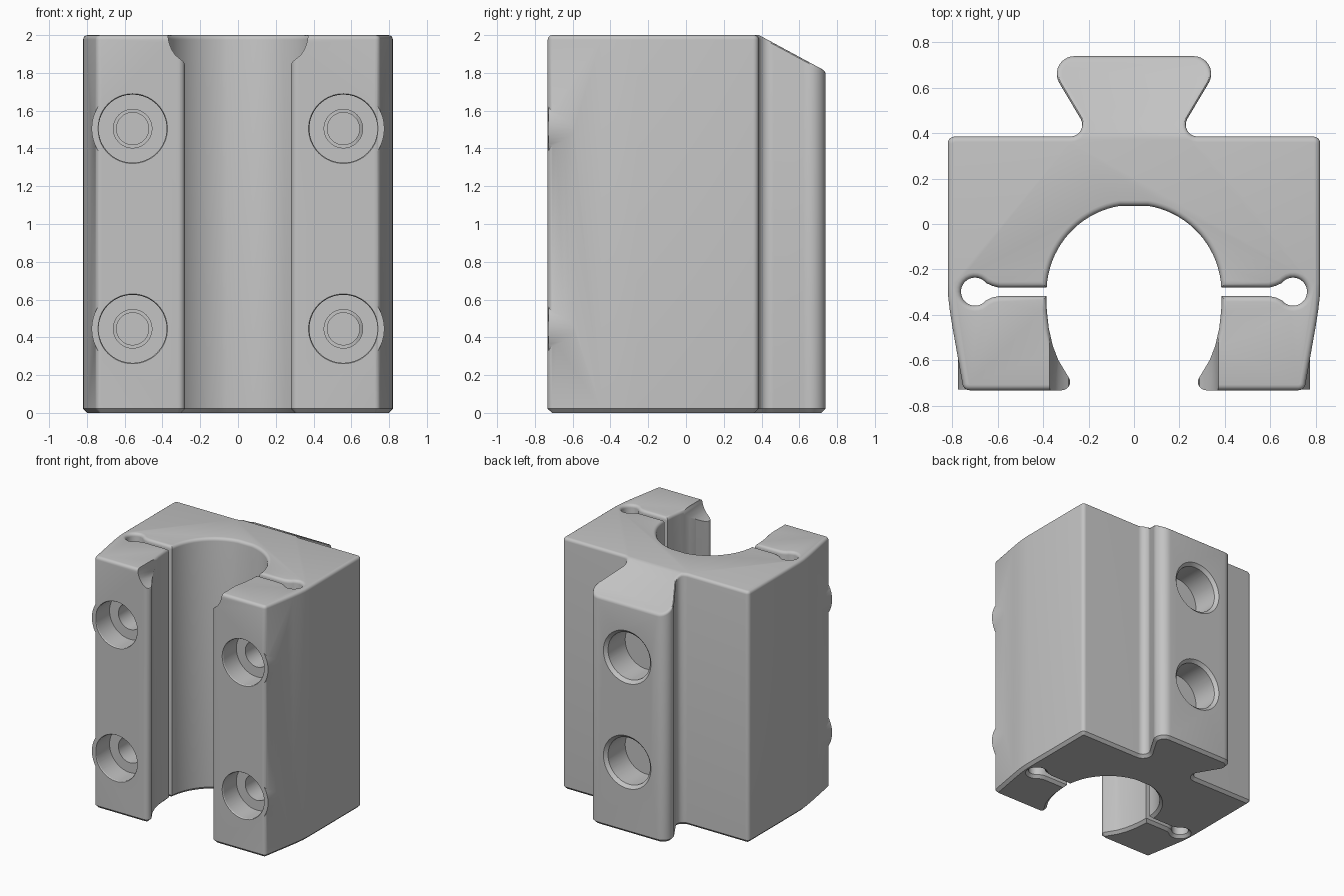
import bpy, bmesh
from math import sin, cos, radians, pi
from mathutils import Matrix, Vector

if "Cube" in bpy.data.objects:
    bpy.data.objects.remove(bpy.data.objects["Cube"])

HEIGHT = 2.0
SLOPE = 0.54
grey = bpy.data.materials.new("plain grey")
grey.use_nodes = True
grey.diffuse_color = (0.55, 0.55, 0.55, 1)
grey.node_tree.nodes["Principled BSDF"].inputs["Base Color"].default_value = (0.55, 0.55, 0.55, 1)


def arc(cx, cy, r, start, end, steps):
    angles = [radians(start + (end - start) * i / steps) for i in range(steps + 1)]
    return [(cx + r * cos(a), cy + r * sin(a)) for a in angles]


def inset(points, d):
    """Move a counterclockwise outline inwards by d."""
    result = []
    for i, p in enumerate(points):
        p = Vector(p)
        a = (p - Vector(points[i - 1])).normalized()
        b = (Vector(points[(i + 1) % len(points)]) - p).normalized()
        n1, n2 = Vector((-a.y, a.x)), Vector((-b.y, b.x))
        result.append(p + (n1 + n2) * d / (1 + n1.dot(n2)))
    return result


def new_object(name, bm):
    bmesh.ops.recalc_face_normals(bm, faces=bm.faces)
    mesh = bpy.data.meshes.new(name)
    bm.to_mesh(mesh)
    bm.free()
    mesh.materials.append(grey)
    obj = bpy.data.objects.new(name, mesh)
    bpy.context.collection.objects.link(obj)
    return obj


def stack(loops):
    """Join closed loops of points with walls; returns mesh and rings."""
    bm = bmesh.new()
    rings = [[bm.verts.new(p) for p in loop] for loop in loops]
    for low, high in zip(rings, rings[1:]):
        for i in range(len(low)):
            bm.faces.new((low[i - 1], low[i], high[i], high[i - 1]))
    bm.faces.new(rings[0][::-1])
    return bm, rings


def cylinder(name, x, z, y0, y1, r0, r1):
    """Round solid along y, r0 at y0 and r1 at y1."""
    bm = bmesh.new()
    bmesh.ops.create_cone(bm, cap_ends=True, segments=64, radius1=r0, radius2=r1, depth=y1 - y0)
    turn = Matrix.Rotation(-pi / 2, 4, "X")
    bm.transform(Matrix.Translation((x, (y0 + y1) / 2, z)) @ turn)
    return new_object(name, bm)


def combine(target, tool, operation):
    mod = target.modifiers.new(tool.name, "BOOLEAN")
    mod.operation = operation
    mod.solver = "EXACT"
    mod.object = tool
    bpy.context.view_layer.objects.active = target
    bpy.ops.object.modifier_apply(modifier=mod.name)
    bpy.data.objects.remove(tool)


# Half outline: bore, keyhole slot, jaw, outer wall, dovetail
half = arc(0, -0.3, 0.385, 81, 3, 18)
half += [(0.595, -0.28), (0.625, -0.272)]
half += arc(0.70, -0.298, 0.062, 142, -142, 20)
half += [(0.625, -0.324), (0.595, -0.318), (0.386, -0.318)]
half += [(0.384, -0.38), (0.375, -0.46), (0.358, -0.535), (0.333, -0.6)]
half += arc(0.318, -0.695, 0.037, 160, 270, 7)
half += arc(0.725, -0.702, 0.03, 270, 350, 4)
half += [(0.80, -0.45), (0.811, -0.38), (0.818, -0.32), (0.82, -0.26)]
half += arc(0.79, 0.355, 0.03, 0, 90, 5)
half += arc(0.28, 0.437, 0.052, 270, 150, 8)
fold = len(half) - 6
half += arc(0.262, 0.661, 0.078, -30, 90, 10)
outline = half + [(-x, y) for x, y in reversed(half)]
other_fold = len(outline) - 1 - fold


def top_loop(d, drop):
    """Inset outline at the top, sloping down behind the fold."""
    points = inset(outline, d)
    fold_y = points[fold].y
    return [(p.x, p.y, HEIGHT - drop - (SLOPE * (p.y - fold_y) if fold < i < other_fold else 0))
            for i, p in enumerate(points)]


# Block with a bottom chamfer, rounded top rim and sloped dovetail top
CHAMFER, ROUND = 0.022, 0.024
loops = [[(p.x, p.y, 0) for p in inset(outline, CHAMFER)],
         [(x, y, CHAMFER) for x, y in outline]]
for i in range(5):
    turn = pi / 2 * i / 4
    loops.append(top_loop(ROUND * (1 - cos(turn)), ROUND * (1 - sin(turn))))
bm, rings = stack(loops)
top = rings[-1]
bm.faces.new(top[fold:other_fold + 1])
bm.faces.new(top[:fold + 1] + top[other_fold:])
block = new_object("clamp_block", bm)

# Flared lead-in at the top of the jaws
flare = [(0.375, 2.1), (0.372, 2.0), (0.365, 1.96), (0.352, 1.925), (0.332, 1.895),
         (0.305, 1.872), (0.288, 1.86), (0.278, 1.835)]
flare += [(-x, z) for x, z in reversed(flare)]
bm, rings = stack([[(x, y, z) for x, z in flare] for y in (-0.9, -0.325)])
bm.faces.new(rings[-1])
combine(block, new_object("flare_cutter", bm), "DIFFERENCE")

# Screw bosses, counterbores and threaded holes
for x in (-0.558, 0.558):
    for z in (0.445, 1.505):
        combine(block, cylinder("screw_boss", x, z, -0.729, -0.585, 0.217, 0.217), "UNION")
        for y0, y1, r0, r1 in ((-0.8, -0.56, 0.18, 0.18), (-0.74, -0.725, 0.19, 0.18),
                               (-0.6, -0.3, 0.102, 0.102), (-0.31, 0.1, 0.085, 0.085)):
            combine(block, cylinder("screw_cutter", x, z, y0, y1, r0, r1), "DIFFERENCE")

# Round pockets in the dovetail
for z in (0.565, 1.40):
    combine(block, cylinder("pocket_cutter", 0, z, 0.50, 0.9, 0.185, 0.185), "DIFFERENCE")
    combine(block, cylinder("pocket_chamfer", 0, z, 0.715, 0.745, 0.185, 0.215), "DIFFERENCE")

bpy.ops.object.select_all(action="DESELECT")
block.select_set(True)
bpy.context.view_layer.objects.active = block
bpy.ops.object.shade_smooth_by_angle(angle=radians(30))
